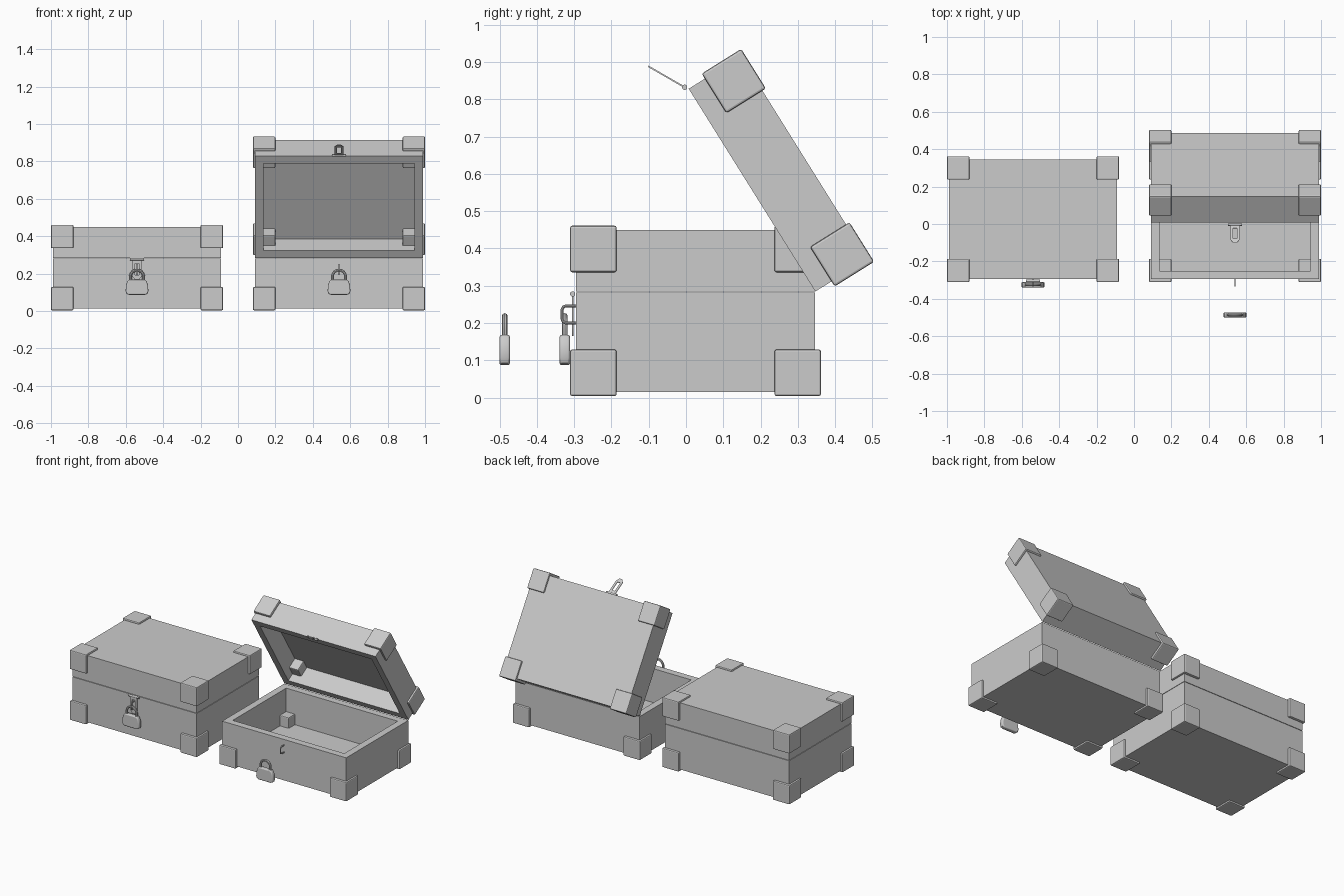
import bpy, bmesh
from math import radians, pi, cos, sin
from mathutils import Matrix, Vector

if "Cube" in bpy.data.objects:
    bpy.data.objects.remove(bpy.data.objects["Cube"])

HINGE = Vector((0, 0.346, 0.284))
KNOB = Vector((0, -0.304, 0.278))
UPRIGHT = Matrix.Rotation(pi / 2, 4, 'X')
WALL = 0.045


def turn(pivot, deg):
    return Matrix.Translation(pivot) @ Matrix.Rotation(radians(deg), 4, 'X') @ Matrix.Translation(-pivot)


def add_mesh(name, bm, mat):
    bmesh.ops.recalc_face_normals(bm, faces=bm.faces)
    bm.transform(mat)
    me = bpy.data.meshes.new(name)
    bm.to_mesh(me)
    bm.free()
    ob = bpy.data.objects.new(name, me)
    bpy.context.collection.objects.link(ob)
    return ob


def box(lo, hi):
    bm = bmesh.new()
    lo, hi = Vector(lo), Vector(hi)
    bmesh.ops.create_cube(bm, size=1, matrix=Matrix.Translation((lo + hi) / 2) @ Matrix.Diagonal((*(hi - lo), 1)))
    return bm


def tray(name, z_closed, z_open, mat):
    # hollow box, open on the z_open side
    bm = box((-0.448, -0.295, min(z_closed, z_open)), (0.448, 0.346, max(z_closed, z_open)))
    face = next(f for f in bm.faces if abs(f.calc_center_median().z - z_open) < 1e-4)
    bmesh.ops.inset_region(bm, faces=[face], thickness=WALL, use_even_offset=True)
    floor = z_closed + (WALL if z_open > z_closed else -WALL)
    inner = bmesh.ops.extrude_face_region(bm, geom=[face])['geom']
    bmesh.ops.delete(bm, geom=[face], context='FACES_ONLY')
    for v in inner:
        if isinstance(v, bmesh.types.BMVert):
            v.co.z = floor
    add_mesh(name, bm, mat)


def corners(name, z0, z1, mat):
    # four bevelled corner guards
    for x in (-0.40, 0.40):
        for y in (-0.2485, 0.2995):
            bm = box((x - 0.06, y - 0.0625, z0), (x + 0.06, y + 0.0625, z1))
            bmesh.ops.bevel(bm, geom=bm.edges[:], offset=0.006, segments=2, profile=0.5, affect='EDGES')
            add_mesh(name, bm, mat)


def curve(name, splines, mat, dims='2D', extrude=0, bevel=0, cyclic=True):
    cu = bpy.data.curves.new(name, 'CURVE')
    cu.dimensions = dims
    cu.fill_mode = 'BOTH' if dims == '2D' else 'FULL'
    cu.extrude, cu.bevel_depth, cu.bevel_resolution = extrude, bevel, 2
    cu.use_fill_caps = True
    for pts in splines:
        sp = cu.splines.new('POLY')
        sp.points.add(len(pts) - 1)
        for p, co in zip(sp.points, pts):
            p.co = (*co, 0, 1)
        sp.use_cyclic_u = cyclic
    ob = bpy.data.objects.new(name, cu)
    bpy.context.collection.objects.link(ob)
    bpy.ops.object.select_all(action='DESELECT')
    ob.select_set(True)
    bpy.context.view_layer.objects.active = ob
    bpy.ops.object.convert(target='MESH')
    ob = bpy.context.object
    ob.data.transform(mat)
    bpy.ops.object.shade_smooth_by_angle(angle=radians(35))
    return ob


def chest(label, x, lid_deg, flap_deg, lock_y):
    place = Matrix.Translation((x, 0, 0))
    lid = place @ turn(HINGE, lid_deg)

    # box, lid and corner guards
    tray(label + "_base", 0.015, 0.282, place)
    tray(label + "_lid", 0.45, 0.285, lid)
    corners(label + "_base_corner", 0.004, 0.129, place)
    corners(label + "_lid_corner", 0.336, 0.461, lid)

    # hasp pin and slotted flap
    bm = bmesh.new()
    bmesh.ops.create_cone(bm, cap_ends=True, segments=16, radius1=0.007, radius2=0.007, depth=0.076,
                          matrix=Matrix.Translation(KNOB) @ Matrix.Rotation(pi / 2, 4, 'Y'))
    add_mesh(label + "_hasp_pin", bm, lid)
    outline = [(-0.024, 0.278), (0.024, 0.278), (0.024, 0.185), (0.01, 0.165), (-0.01, 0.165), (-0.024, 0.185)]
    slot = [(-0.01, 0.255), (0.01, 0.255), (0.01, 0.192), (-0.01, 0.192)]
    curve(label + "_hasp_flap", [outline, slot],
          lid @ turn(KNOB, flap_deg) @ Matrix.Translation((0, KNOB.y, 0)) @ UPRIGHT, extrude=0.002)

    # staple on the box front
    c = [(-0.285, 0.246), (-0.322, 0.246), (-0.329, 0.243), (-0.332, 0.236),
         (-0.332, 0.21), (-0.329, 0.203), (-0.322, 0.2), (-0.285, 0.2)]
    curve(label + "_staple", [c], place @ Matrix.Rotation(pi / 2, 4, 'Z') @ UPRIGHT,
          dims='3D', bevel=0.004, cyclic=False)

    # padlock body and shackle
    lock = place @ Matrix.Translation((0, lock_y, 0)) @ UPRIGHT
    half = [(0.042, 0.093), (0.051, 0.097), (0.055, 0.107), (0.053, 0.135), (0.047, 0.154), (0.040, 0.162)]
    body = half + [(-a, b) for a, b in reversed(half)]
    curve(label + "_padlock_body", [body], lock, extrude=0.008, bevel=0.006)
    arc = [(0.035 * cos(pi * i / 16), 0.184 + 0.035 * sin(pi * i / 16)) for i in range(17)]
    curve(label + "_padlock_shackle", [[(0.035, 0.15)] + arc + [(-0.035, 0.15)]], lock,
          dims='3D', bevel=0.0075, cyclic=False)


chest("closed_chest", -0.54, 0, 0, -0.325)
chest("open_chest", 0.54, -58, -62, -0.486)
